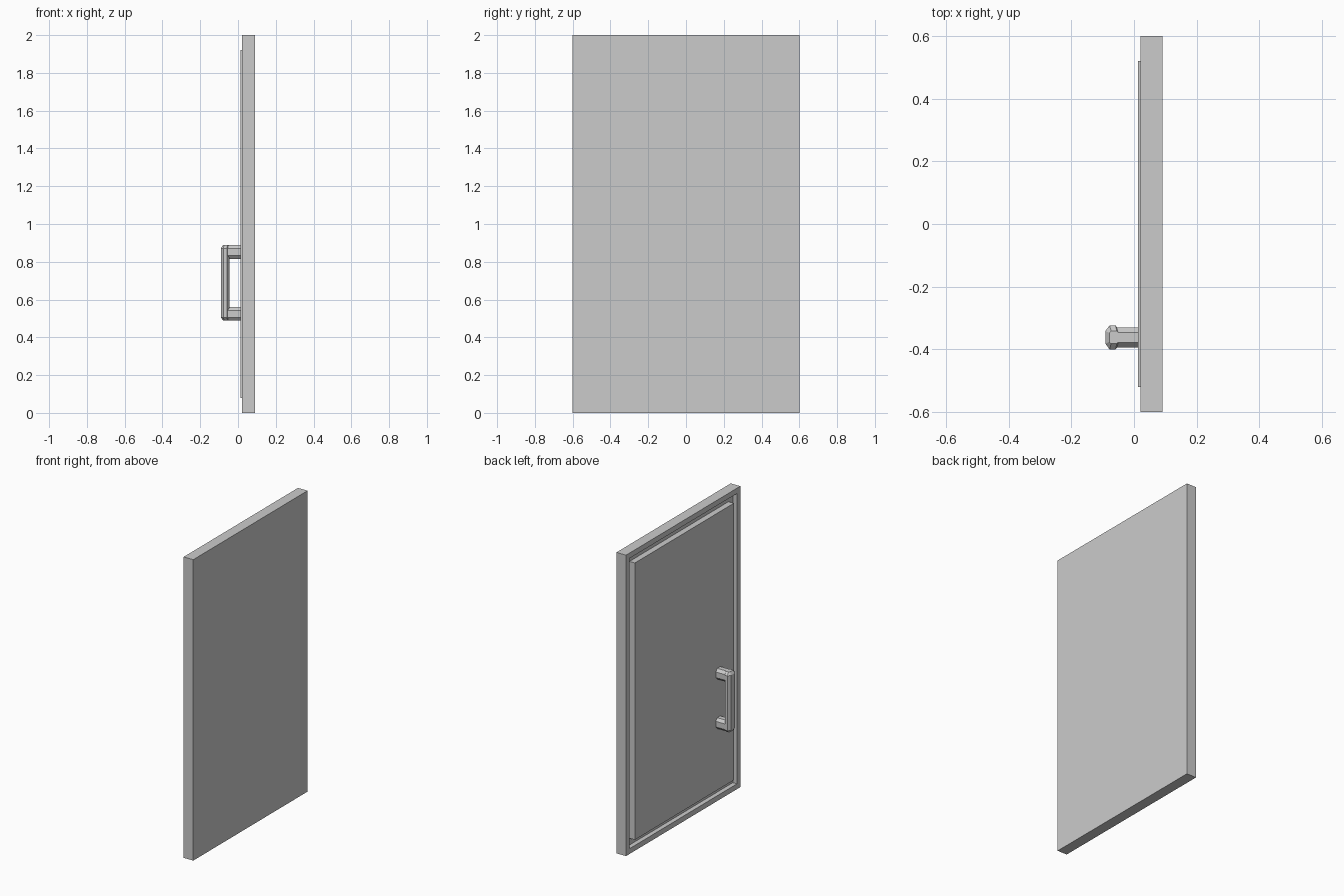
import bpy, bmesh
from mathutils import Vector

if "Cube" in bpy.data.objects:
    bpy.data.objects.remove(bpy.data.objects["Cube"])


def add_object(name, bm):
    bmesh.ops.recalc_face_normals(bm, faces=bm.faces)
    mesh = bpy.data.meshes.new(name)
    bm.to_mesh(mesh)
    bm.free()
    obj = bpy.data.objects.new(name, mesh)
    bpy.context.collection.objects.link(obj)
    return obj


def box_bmesh(lo, hi):
    bm = bmesh.new()
    bmesh.ops.create_cube(bm, size=1)
    lo, hi = Vector(lo), Vector(hi)
    for v in bm.verts:
        v.co = (lo + hi) / 2 + v.co * (hi - lo)
    return bm


def loft(name, rings):
    """Skin a list of equal-length rings and cap both ends."""
    bm = bmesh.new()
    loops = [[bm.verts.new(p) for p in ring] for ring in rings]
    n = len(loops[0])
    for a, b in zip(loops, loops[1:]):
        for i in range(n):
            j = (i + 1) % n
            bm.faces.new((a[i], a[j], b[j], b[i]))
    bm.faces.new(loops[0])
    bm.faces.new(loops[-1])
    return add_object(name, bm)


def octagon(u0, u1, v0, v1, cu, cv):
    """Rectangle with chamfered corners."""
    return [(u0, v0 + cv), (u0 + cu, v0), (u1 - cu, v0), (u1, v0 + cv),
            (u1, v1 - cv), (u1 - cu, v1), (u0 + cu, v1), (u0, v1 - cv)]


# Frame slab with a recessed opening on the -x side
frame = box_bmesh((0.021, -0.6, 0), (0.091, 0.6, 2))
frame.normal_update()
front = min(frame.faces, key=lambda f: f.calc_center_median().x)
bmesh.ops.inset_individual(frame, faces=[front], thickness=0.05)
ret = bmesh.ops.extrude_discrete_faces(frame, faces=[front])
bmesh.ops.translate(frame, verts=ret["faces"][0].verts, vec=(0.03, 0, 0))
add_object("door_frame", frame)

# Door leaf standing slightly proud of the frame
add_object("door_panel", box_bmesh((0.012, -0.52, 0.08), (0.052, 0.52, 1.92)))

# Handle grip: chamfered bar with tapered ends
HY = -0.362
Z0, Z1 = 0.488, 0.889
full = octagon(-0.091, -0.046, HY - 0.0385, HY + 0.0385, 0.013, 0.018)
small = octagon(-0.079, -0.049, HY - 0.02, HY + 0.02, 0.006, 0.006)
loft("handle_grip", [[(x, y, z) for x, y in section] for section, z in
                     ((small, Z0), (full, Z0 + 0.018),
                      (full, Z1 - 0.018), (small, Z1))])

# Handle posts joining the grip to the panel
for name, z in (("handle_post_lower", Z0), ("handle_post_upper", Z1 - 0.073)):
    section = octagon(HY - 0.032, HY + 0.032, z, z + 0.073, 0.016, 0.018)
    loft(name, [[(x, y, h) for y, h in section] for x in (-0.062, 0.016)])
